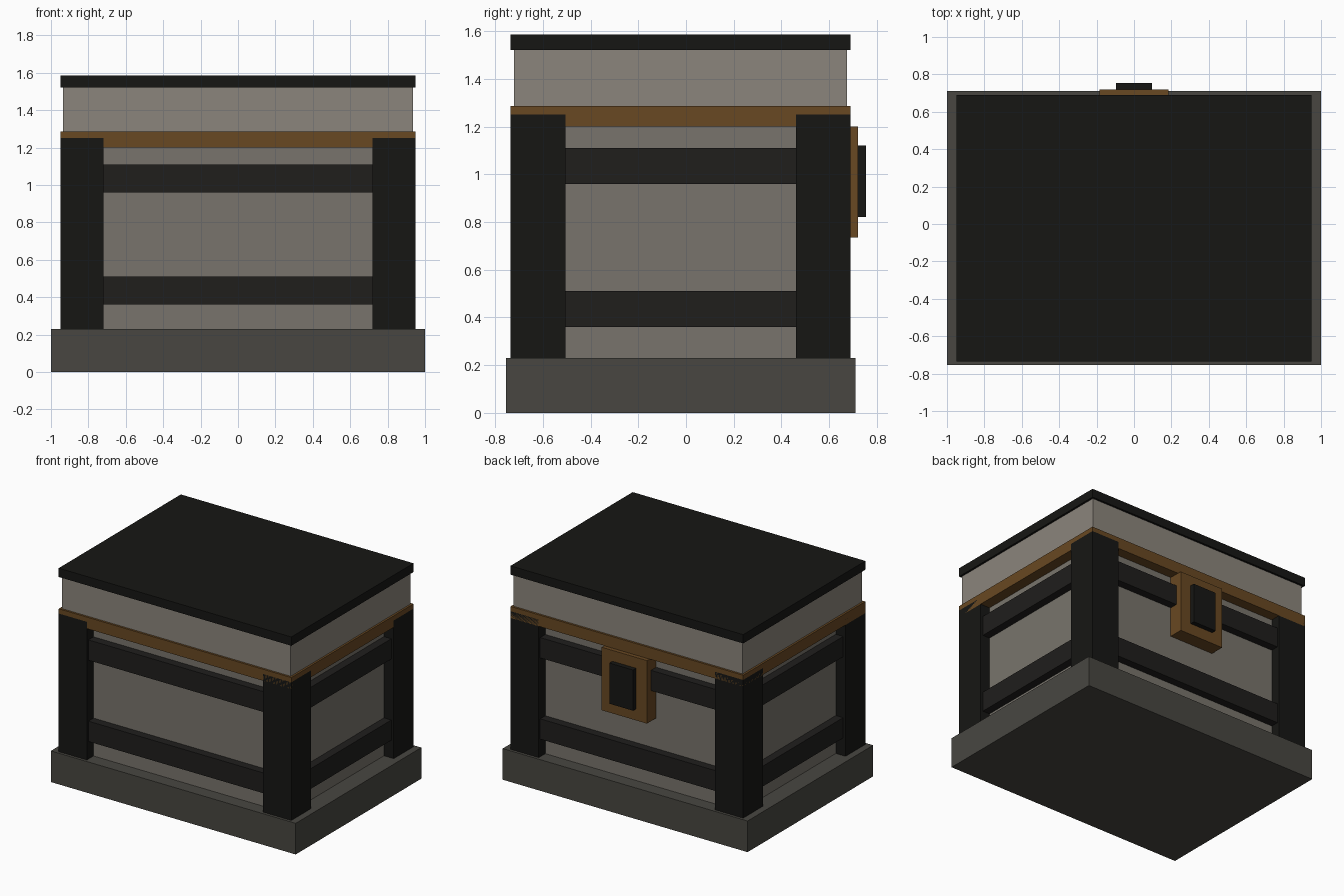
import bpy

if "Cube" in bpy.data.objects:
    bpy.data.objects.remove(bpy.data.objects["Cube"])

CY = -0.0225  # chest centre in y (the latch sticks out at the back)


def mat(name, r, g, b):
    m = bpy.data.materials.new(name)
    m.diffuse_color = (r, g, b, 1)
    m.use_nodes = True
    m.node_tree.nodes["Principled BSDF"].inputs["Base Color"].default_value = m.diffuse_color
    return m


STONE = mat("dark_stone", 0.065, 0.062, 0.053)
BODY = mat("panel_grey", 0.19, 0.175, 0.15)
LID = mat("lid_grey", 0.26, 0.235, 0.2)
IRON = mat("black_iron", 0.008, 0.008, 0.007)
BAND = mat("band_iron", 0.014, 0.013, 0.012)
BRASS = mat("brass", 0.14, 0.065, 0.016)


def box(name, x, y, z, material):
    """Box from (min, max) ranges on each axis."""
    bpy.ops.mesh.primitive_cube_add(size=1, location=[sum(r) / 2 for r in (x, y, z)])
    o = bpy.context.object
    o.name = name
    o.scale = [r[1] - r[0] for r in (x, y, z)]
    bpy.ops.object.transform_apply(location=False, rotation=False, scale=True)
    o.data.materials.append(material)
    return o


def centred(name, hx, hy, z, material):
    return box(name, (-hx, hx), (CY - hy, CY + hy), z, material)


# Plinth and main body
centred("base", 1.0, 0.7325, (0, 0.23), STONE)
centred("body", 0.87, 0.635, (0.23, 1.2), BODY)

# Horizontal bands wrapping the body
centred("lower_band", 0.93, 0.695, (0.36, 0.51), BAND)
centred("upper_band", 0.93, 0.695, (0.96, 1.11), BAND)

# Corner posts
for sx, side in ((-1, "left"), (1, "right")):
    for sy, end in ((-1, "front"), (1, "back")):
        xs = sorted((sx * 0.72, sx * 0.95))
        ys = sorted((CY + sy * 0.4825, CY + sy * 0.7125))
        box(f"{end}_{side}_post", xs, ys, (0.23, 1.25), IRON)

# Rim, lid and top slab
centred("rim", 0.95, 0.7125, (1.2, 1.285), BRASS)
centred("lid", 0.935, 0.6975, (1.285, 1.52), LID)
centred("lid_top", 0.95, 0.7125, (1.52, 1.585), IRON)

# Latch plate and keyhole block on the back
box("latch_plate", (-0.185, 0.185), (0.6, 0.72), (0.735, 1.2), BRASS)
box("latch_block", (-0.097, 0.097), (0.69, 0.755), (0.82, 1.12), IRON)
